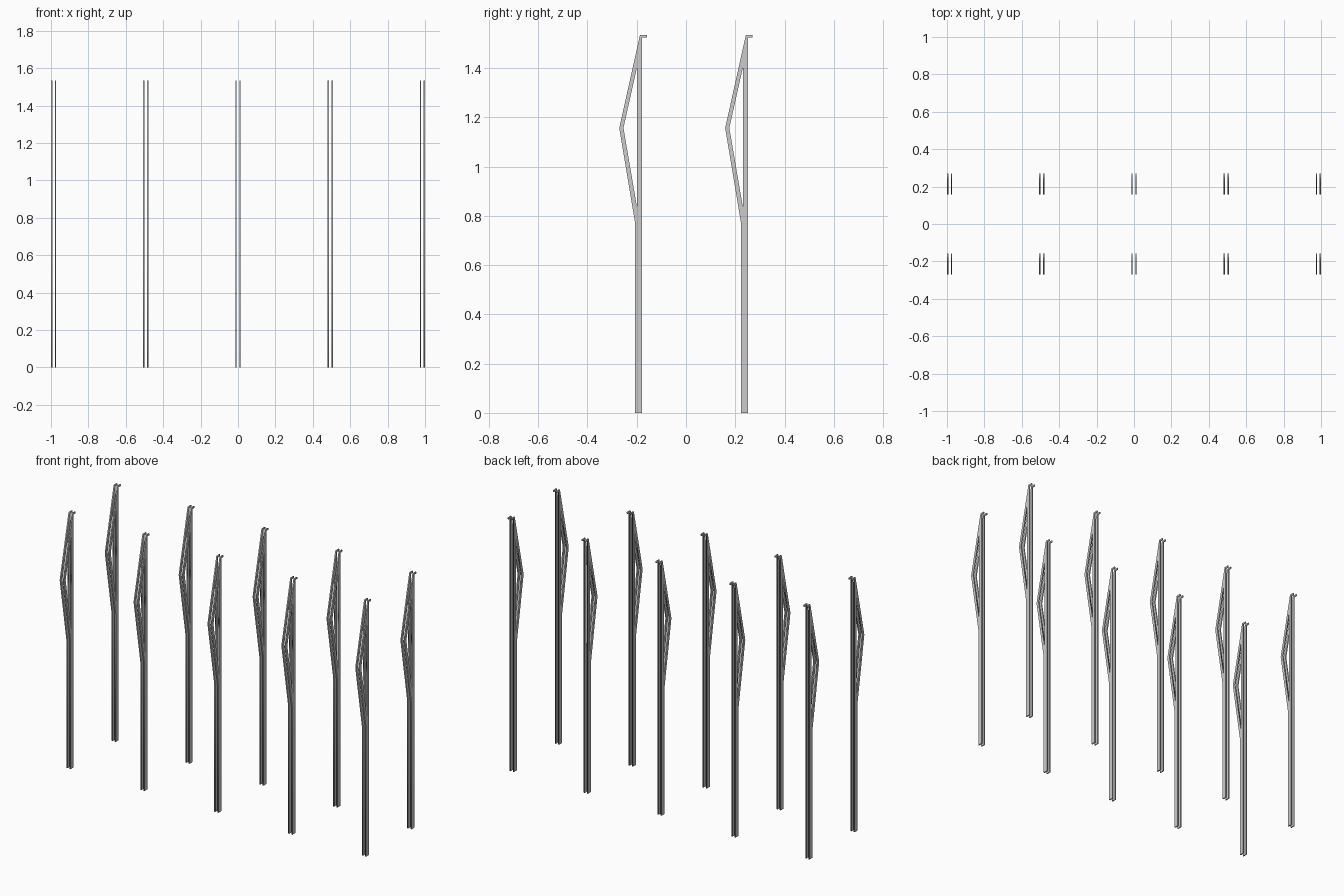
import bpy
from math import radians
from mathutils import Matrix

if "Cube" in bpy.data.objects:
    bpy.data.objects.remove(bpy.data.objects["Cube"])

PLATE = 0.007      # plate thickness
PAIR = 0.0212      # distance between the two plates of one post
STEP = 0.493       # post spacing along x
ROW = 0.430        # distance between the two rows

# Side profile (y, z) of one plate: bent strut beside an upright, with a top tab
outline = [(-0.2065, 0), (-0.1785, 0), (-0.1785, 1.525), (-0.159, 1.525),
           (-0.159, 1.535), (-0.187, 1.535), (-0.271, 1.157), (-0.2065, 0.77)]
opening = [(-0.1985, 0.832), (-0.1985, 1.405), (-0.254, 1.157)]

curve = bpy.data.curves.new("plate_profile", 'CURVE')
curve.dimensions = '2D'
curve.fill_mode = 'BOTH'
curve.extrude = PLATE / 2
for pts in (outline, opening):
    spline = curve.splines.new('POLY')
    spline.points.add(len(pts) - 1)
    for p, (y, z) in zip(spline.points, pts):
        p.co = (y, z, 0, 1)
    spline.use_cyclic_u = True

# Turn the filled profile into one shared mesh standing in the yz plane
source = bpy.data.objects.new("plate_profile", curve)
bpy.context.collection.objects.link(source)
bpy.context.view_layer.update()
dg = bpy.context.evaluated_depsgraph_get()
mesh = bpy.data.meshes.new_from_object(source.evaluated_get(dg))
mesh.transform(Matrix.Rotation(radians(90), 4, 'Z') @ Matrix.Rotation(radians(90), 4, 'X'))
bpy.data.objects.remove(source)

# Two rows of five posts, each a pair of plates
for row, name in enumerate(("front", "back")):
    for i in range(5):
        for side in (-1, 1):
            plate = bpy.data.objects.new(f"{name}_post_{i + 1}_plate", mesh)
            plate.location = ((i - 2) * STEP + side * PAIR / 2, row * ROW, 0)
            bpy.context.collection.objects.link(plate)
